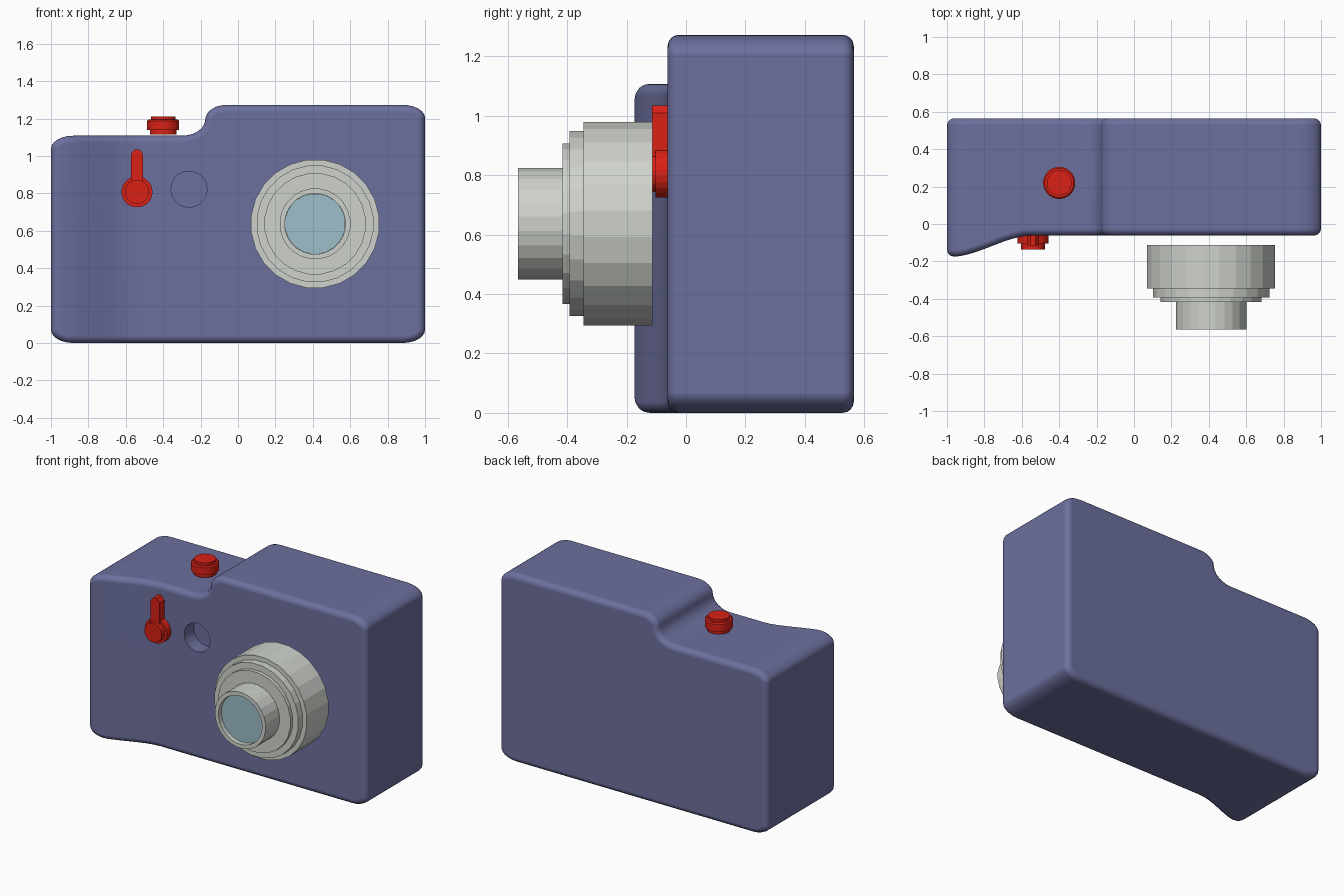
import bpy, bmesh
from math import sin, cos, pi, radians
from mathutils import Vector

if "Cube" in bpy.data.objects:
    bpy.data.objects.remove(bpy.data.objects["Cube"])


def material(name, rgb):
    m = bpy.data.materials.new(name)
    m.diffuse_color = (*rgb, 1)
    m.use_nodes = True
    m.node_tree.nodes["Principled BSDF"].inputs["Base Color"].default_value = m.diffuse_color
    return m


BLUE = material("body_blue", (0.15, 0.16, 0.34))
SILVER = material("lens_silver", (0.62, 0.65, 0.60))
GLASS = material("glass_blue", (0.34, 0.52, 0.58))
RED = material("control_red", (0.70, 0.015, 0.008))


def finish(bm, name, mat):
    bmesh.ops.recalc_face_normals(bm, faces=bm.faces[:])
    me = bpy.data.meshes.new(name)
    bm.to_mesh(me)
    bm.free()
    ob = bpy.data.objects.new(name, me)
    bpy.context.collection.objects.link(ob)
    me.materials.append(mat)
    return ob


def loft(name, rings, mat, cuts=()):
    """Skin closed rings of points, cap both ends, optionally slice at x planes."""
    bm = bmesh.new()
    vs = [[bm.verts.new(p) for p in ring] for ring in rings]
    n = len(vs[0])
    for a, b in zip(vs, vs[1:]):
        for i in range(n):
            bm.faces.new((a[i], a[(i + 1) % n], b[(i + 1) % n], b[i]))
    bm.faces.new(vs[0])
    bm.faces.new(vs[-1])
    for x in cuts:
        bmesh.ops.bisect_plane(bm, geom=bm.verts[:] + bm.edges[:] + bm.faces[:],
                               plane_co=(x, 0, 0), plane_no=(1, 0, 0))
    return bm if cuts else finish(bm, name, mat)


def turned(name, profile, centre, axis, sides, mat):
    """Turned part; profile is (radius, distance along the axis)."""
    c = Vector(centre)
    rings = []
    for r, d in profile:
        ring = []
        for i in range(sides):
            a = 2 * pi * (i + 0.5) / sides
            u, v = r * cos(a), r * sin(a)
            ring.append(c + Vector((u, -d, v) if axis == "y" else (u, v, d)))
        rings.append(ring)
    return loft(name, rings, mat)


# Body outline, seen from the front
def arc(cx, cz, rx, rz, a0, a1, n=6):
    return [(cx + rx * cos(radians(a0 + (a1 - a0) * i / n)),
             cz + rz * sin(radians(a0 + (a1 - a0) * i / n))) for i in range(n + 1)]


outline = (arc(.88, .07, .12, .07, -90, 0) + arc(.88, 1.203, .12, .07, 0, 90)
           + arc(-.06, 1.195, .115, .078, 90, 180)
           + arc(-.30, 1.195, .125, .087, 0, -90)[1:]
           + arc(-.88, 1.038, .12, .07, 90, 180) + arc(-.88, .07, .12, .07, 180, 270))


def inset(pts, d):
    out = []
    for i, p in enumerate(pts):
        q, r = Vector(pts[i - 1]), Vector(pts[(i + 1) % len(pts)])
        p = Vector(p)
        t = (p - q).normalized() + (r - p).normalized()
        out.append(p + Vector((-t.y, t.x)).normalized() * d)
    return out


# Body: rounded front and back rims
FRONT, BACK, R, STEPS = -0.062, 0.565, 0.038, 4
layers = []
for i in range(STEPS + 1):
    a = pi / 2 * i / STEPS
    layers.append((R * (1 - cos(a)), R * (1 - sin(a))))
spec = [(FRONT + y, d) for y, d in layers] + [(BACK - y, d) for y, d in reversed(layers)]
rings = [[(p.x, y, p.y) for p in inset(outline, d)] for y, d in spec]
bm = loft("body", rings, BLUE, cuts=[-.95 + .05 * i for i in range(10)])

# Finger grip: the front sweeps forward at the left end
for v in bm.verts:
    if v.co.y < 0.2:
        t = min(max((-0.57 - v.co.x) / 0.38, 0), 1)
        v.co.y -= 0.112 * (0.65 * t * t * (3 - 2 * t) + 0.35 * t)
body = finish(bm, "body", BLUE)

# Viewfinder recess
cutter = turned("recess_cutter", [(.096, -.04), (.096, .3)], (-.262, 0, .822), "y", 32, BLUE)
cutter.hide_render = True
mod = body.modifiers.new("recess", "BOOLEAN")
mod.operation, mod.solver, mod.object = "DIFFERENCE", "EXACT", cutter
bpy.context.view_layer.objects.active = body
body.select_set(True)
bpy.ops.object.modifier_apply(modifier="recess")
bpy.data.objects.remove(cutter)
bpy.ops.object.shade_smooth_by_angle(angle=radians(35))
wn = body.modifiers.new("flat_panels", "WEIGHTED_NORMAL")
wn.keep_sharp = True

# Stepped lens barrel with a recessed glass
LENS = (.412, 0, .637)
turned("lens_barrel", [(.345, .113), (.345, .345), (.314, .345), (.314, .392), (.272, .392),
                       (.272, .416), (.19, .416), (.19, .565), (.163, .565), (.163, .52)],
       LENS, "y", 24, SILVER)
turned("lens_glass", [(.162, .515), (.162, .535)], LENS, "y", 24, GLASS)

# Front lever: hub, cap and handle
HUB = (-.54, 0, .808)
turned("lever_hub", [(.083, .055), (.083, .103), (.065, .103), (.065, .135)], HUB, "y", 24, RED)
handle = [(-.573, .85), (-.507, .85), (-.507, 1.01), (-.527, 1.035), (-.553, 1.035), (-.573, 1.01)]
loft("lever_handle", [[(x, y, z) for x, z in handle] for y in (-.115, -.055)], RED)

# Shutter button on the lower top
turned("shutter_button", [(.072, 1.115), (.072, 1.138), (.086, 1.138), (.086, 1.188),
                          (.078, 1.195), (.067, 1.195), (.067, 1.212)],
       (-.4, .22, 0), "z", 24, RED)
